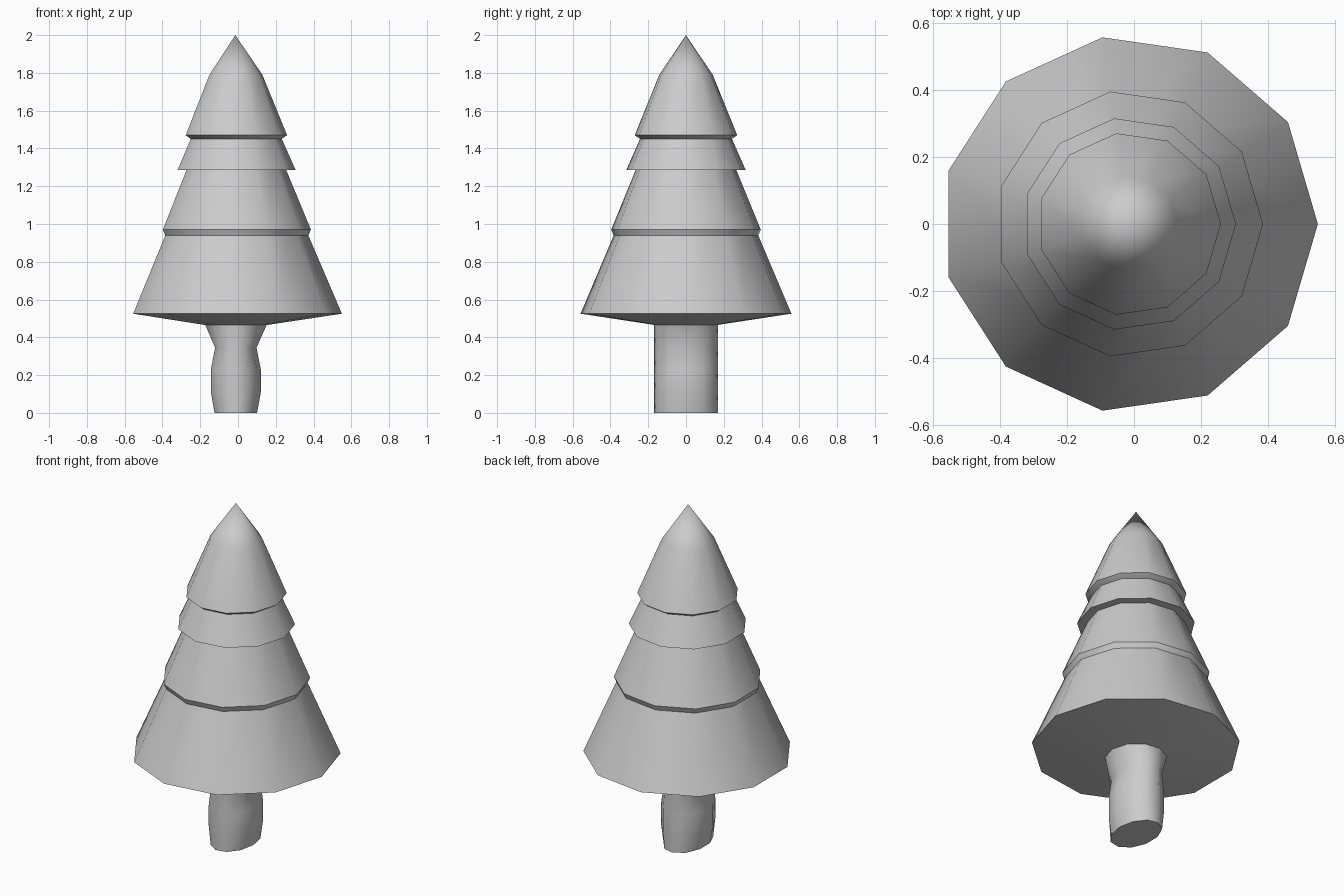
import bpy, math

SIDES = 11
CENTRE_X = -0.014

cube = bpy.data.objects.get("Cube")
if cube:
    bpy.data.objects.remove(cube, do_unlink=True)

grey = bpy.data.materials.new("plain grey")
grey.use_nodes = True
grey.diffuse_color = (0.6, 0.6, 0.6, 1)
grey.node_tree.nodes["Principled BSDF"].inputs["Base Color"].default_value = grey.diffuse_color


def lathe(name, rings, tip=None, angle=40):
    """Stack of rings (height, x radius, y radius), closed by a cap or a tip."""
    verts, faces = [], []
    for z, rx, ry in rings:
        for i in range(SIDES):
            a = math.tau * i / SIDES
            verts.append((CENTRE_X + rx * math.cos(a), ry * math.sin(a), z))
    for r in range(len(rings) - 1):
        for i in range(SIDES):
            j = (i + 1) % SIDES
            low, high = r * SIDES, (r + 1) * SIDES
            faces.append((low + i, low + j, high + j, high + i))
    top = (len(rings) - 1) * SIDES
    faces.append(tuple(reversed(range(SIDES))))
    if tip is None:
        faces.append(tuple(range(top, top + SIDES)))
    else:
        verts.append((CENTRE_X, 0, tip))
        for i in range(SIDES):
            faces.append((top + i, top + (i + 1) % SIDES, len(verts) - 1))
    mesh = bpy.data.meshes.new(name)
    mesh.from_pydata(verts, [], faces)
    mesh.materials.append(grey)
    obj = bpy.data.objects.new(name, mesh)
    bpy.context.collection.objects.link(obj)
    bpy.ops.object.select_all(action="DESELECT")
    obj.select_set(True)
    bpy.context.view_layer.objects.active = obj
    bpy.ops.object.shade_smooth_by_angle(angle=math.radians(angle))


def tier(name, profile, tip=None):
    lathe(name, [(z, r, r) for z, r in profile], tip)


# Foliage tiers, each tucked inside the one above
tier("bottom_foliage", [(0.465, 0.165), (0.525, 0.564), (1.1, 0.318)])
tier("lower_middle_foliage", [(0.9, 0.37), (0.97, 0.4), (1.4, 0.222)])
tier("upper_middle_foliage", [(1.285, 0.2), (1.286, 0.319), (1.5, 0.224)])
tier("top_foliage", [(1.44, 0.22), (1.45, 0.245), (1.47, 0.274), (1.79, 0.143)], tip=2.0)

# Trunk, pinched and bulged sideways only
depth = 0.17
widths = [(0, 0.115), (0.11, 0.135), (0.23, 0.135), (0.345, 0.112), (0.475, depth)]
lathe("trunk", [(z, w, depth) for z, w in widths], angle=45)
